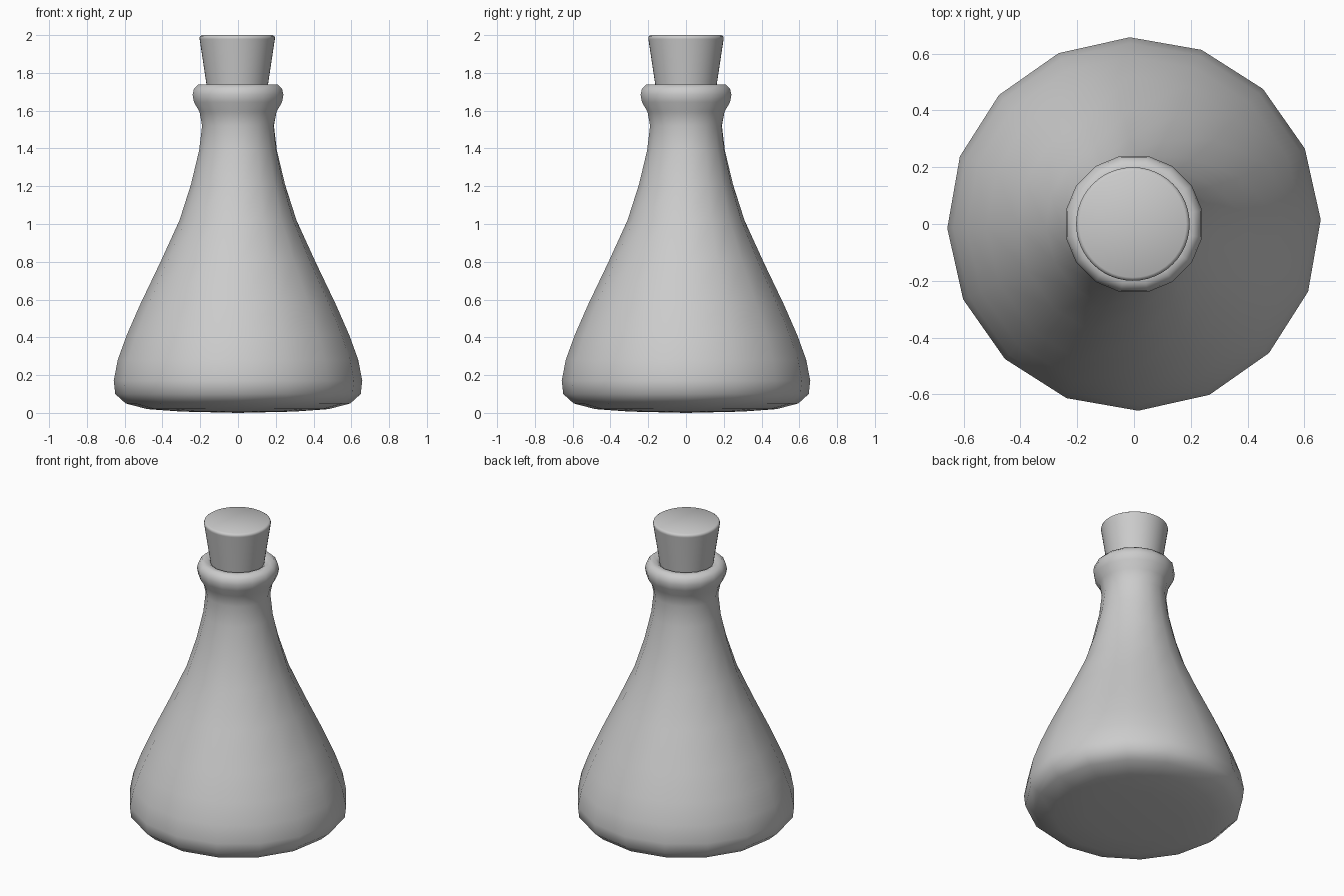
import bpy, bmesh, math

if "Cube" in bpy.data.objects:
    bpy.data.objects.remove(bpy.data.objects["Cube"])

def revolve(name, profile, sides, angle, cx=0.0):
    """Revolve (r, z) points about z; r = 0 points become poles. Angle offset depends on z."""
    bm = bmesh.new()
    rings = []
    for r, z in profile:
        if r == 0:
            rings.append([bm.verts.new((cx, 0, z))])
            continue
        a0 = math.radians(angle(z))
        rings.append([bm.verts.new((cx + r * math.cos(a0 + math.tau * i / sides),
                                    r * math.sin(a0 + math.tau * i / sides), z))
                      for i in range(sides)])
    for a, b in zip(rings, rings[1:]):
        for i in range(sides):
            j = (i + 1) % sides
            corners = [a[i % len(a)], a[j % len(a)], b[j % len(b)], b[i % len(b)]]
            bm.faces.new(list(dict.fromkeys(corners)))
    bmesh.ops.recalc_face_normals(bm, faces=bm.faces)
    mesh = bpy.data.meshes.new(name)
    bm.to_mesh(mesh)
    bm.free()
    obj = bpy.data.objects.new(name, mesh)
    bpy.context.collection.objects.link(obj)
    bpy.ops.object.select_all(action='DESELECT')
    obj.select_set(True)
    bpy.context.view_layer.objects.active = obj
    bpy.ops.object.shade_smooth_by_angle(angle=math.radians(60))
    return obj

# Flask: 16 sides, with a slight twist towards the rolled lip
flask_profile = [
    (0, 0.0), (0.3, 0.007), (0.48, 0.02), (0.595, 0.05), (0.65, 0.10),
    (0.658, 0.17), (0.637, 0.28), (0.59, 0.41), (0.52, 0.57), (0.41, 0.80),
    (0.31, 1.02), (0.25, 1.21), (0.208, 1.39), (0.193, 1.52), (0.208, 1.595),
    (0.238, 1.645), (0.245, 1.685), (0.238, 1.715), (0.215, 1.738),
    (0.18, 1.738), (0.155, 1.72), (0.15, 1.50), (0, 1.50)]
revolve("flask", flask_profile, 16,
        lambda z: 1.3 + 9.95 * min(1, max(0, (z - 0.9) / 0.7)))

# Stopper: tapered cork with a softened top rim
stopper_profile = [(0, 1.54), (0.135, 1.54), (0.163, 1.74), (0.199, 1.978),
                   (0.2, 1.985), (0.197, 1.994), (0.188, 2.0), (0, 2.0)]
revolve("stopper", stopper_profile, 48, lambda z: 0, cx=-0.004)
